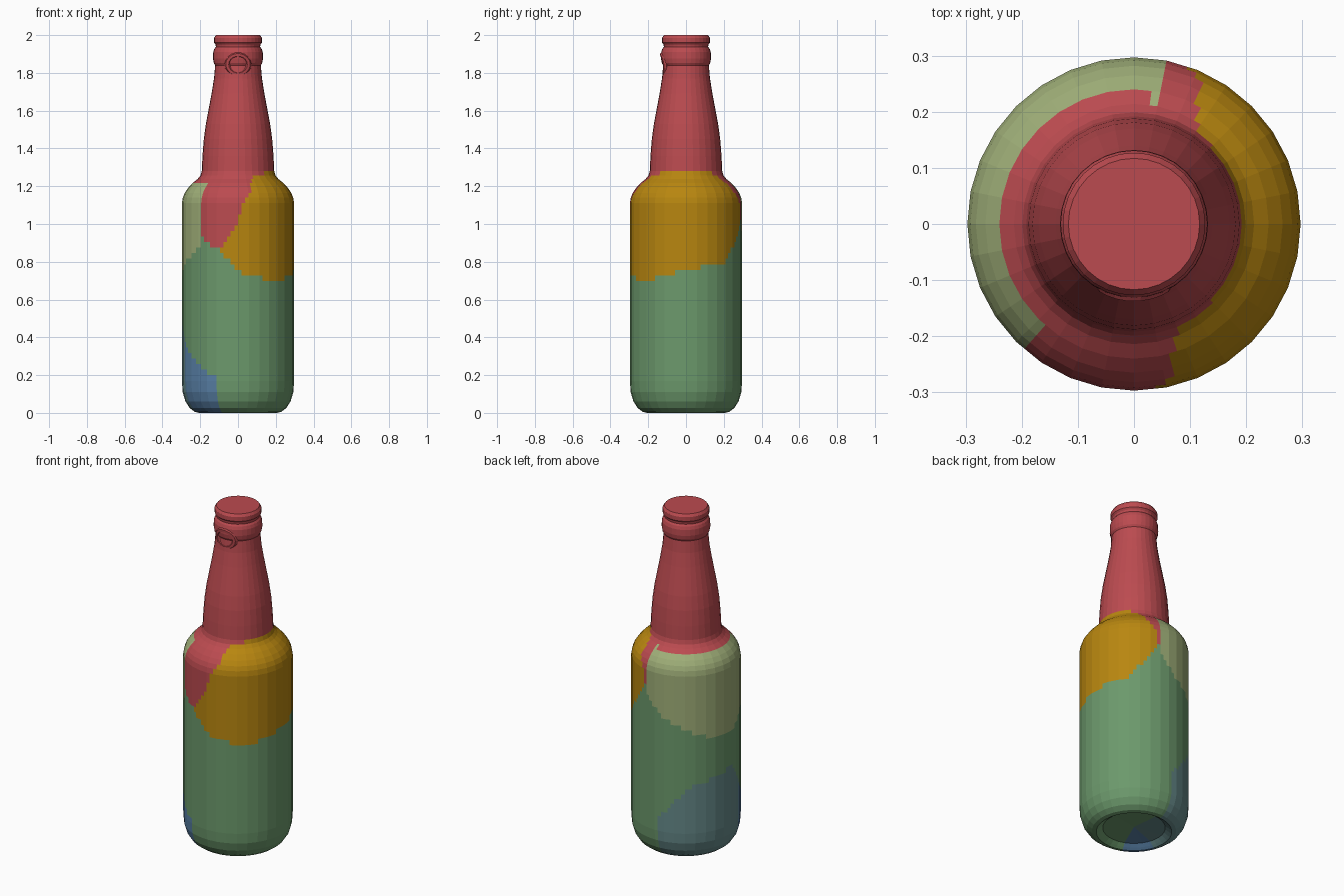
import bpy, bmesh, math
from math import pi, cos, sin

if "Cube" in bpy.data.objects:
    bpy.data.objects.remove(bpy.data.objects["Cube"])

SIDES, SUB = 32, 3          # flat sides, columns per side (for the colour borders)
N = SIDES * SUB

COLOURS = {
    "red": (0.50, 0.07, 0.08, 1), "amber": (0.48, 0.24, 0.005, 1),
    "pale_green": (0.35, 0.43, 0.19, 1), "green": (0.15, 0.32, 0.15, 1),
    "blue": (0.10, 0.22, 0.39, 1), "teal": (0.13, 0.25, 0.25, 1),
}
NAMES = list(COLOURS)
MATS = []
for name, col in COLOURS.items():
    m = bpy.data.materials.new(name)
    m.diffuse_color = col
    m.use_nodes = True
    m.node_tree.nodes["Principled BSDF"].inputs["Base Color"].default_value = m.diffuse_color
    MATS.append(m)


def lerp(points, x):
    """Piecewise linear lookup, clamped at the ends."""
    if x <= points[0][0]:
        return points[0][1]
    for (x0, y0), (x1, y1) in zip(points, points[1:]):
        if x <= x1:
            return y0 + (y1 - y0) * (x - x0) / (x1 - x0)
    return points[-1][1]


# Borders of the colour patches: angle in degrees (0 = right, -90 = front) or height
AMBER_LOW = [(-108, .85), (-90, .75), (-50, .69), (0, .76), (45, .8), (75, 1.0)]
AMBER_FRONT = [(.88, -108), (1.0, -92), (1.1, -86), (1.25, -68)]
PALE_LOW = [(77, .98), (100, .85), (150, .73), (180, .72), (227, .88)]
BLUE_TOP = [(93, .24), (130, .45), (182, .52), (205, .34), (235, .22), (249, .18)]


def patch(deg, z):
    a = (deg + 180) % 360 - 180          # -180..180
    b = deg % 360                        # 0..360
    top = 1.22 + 0.07 * max(0, cos(math.radians(a)))
    if z > top:
        return "red"
    if lerp(AMBER_FRONT, z) < a < lerp([(1.1, 74), (1.25, 57)], z) and z > lerp(AMBER_LOW, a):
        return "amber"
    if 78 < b < 227 and z > lerp(PALE_LOW, b):
        return "pale_green"
    if 227 <= b < 275 and z > lerp([(227, .93), (252, .86), (275, .85)], b):
        return "red"
    if (57 < b <= 78 and z > 1.03) or (275 <= b < 300 and z > .95):
        return "red"
    if 93 < b < 249 and z < lerp(BLUE_TOP, b):
        return "teal" if b < 197 else "blue"
    return "green"


# Bottle: lathed profile (radius, height) from the recessed base to the closed top
profile = [(.17, .025), (.19, .01), (.205, 0), (.228, .005), (.255, .025), (.278, .06),
           (.293, .11), (.297, .17)]
profile += [(.297, .17 + .94 * i / 32) for i in range(1, 33)]
profile += [(.292, 1.14), (.282, 1.165), (.265, 1.19), (.24, 1.217), (.214, 1.238),
            (.199, 1.256), (.192, 1.28), (.188, 1.36), (.181, 1.45), (.170, 1.53),
            (.155, 1.61), (.140, 1.69), (.127, 1.77), (.121, 1.84), (.128, 1.852),
            (.132, 1.875), (.131, 1.91), (.125, 1.928), (.117, 1.938), (.119, 1.95),
            (.127, 1.96), (.127, 1.985), (.117, 2.0)]

bm = bmesh.new()
rings = []
half = pi / SIDES
for r, z in profile:
    ring = []
    for i in range(N):
        a = 2 * pi * i / N
        k = cos(half) / cos(a % (2 * half) - half)   # keep columns on the flat sides
        ring.append(bm.verts.new((r * k * cos(a), r * k * sin(a), z)))
    rings.append(ring)
for lo, hi in zip(rings, rings[1:]):
    for i in range(N):
        j = (i + 1) % N
        bm.faces.new((lo[i], lo[j], hi[j], hi[i]))
base = bm.verts.new((0, 0, .03))
for i in range(N):
    bm.faces.new((base, rings[0][(i + 1) % N], rings[0][i]))
bm.faces.new(rings[-1])
for f in bm.faces:
    c = f.calc_center_median()
    f.material_index = NAMES.index(patch(math.degrees(math.atan2(c.y, c.x)), c.z))
mesh = bpy.data.meshes.new("bottle")
bm.to_mesh(mesh)
bm.free()
for m in MATS:
    mesh.materials.append(m)
bpy.context.collection.objects.link(bpy.data.objects.new("bottle", mesh))

# Pull tab: small flattened loop under the collar on the front
bpy.ops.mesh.primitive_torus_add(major_radius=.052, minor_radius=.014, major_segments=18,
                                 minor_segments=6, location=(0, -.120, 1.845),
                                 rotation=(math.radians(97), 0, 0))
tab = bpy.context.object
tab.name = "pull_tab"
tab.scale = (1.1, 1, .9)
tab.data.materials.append(MATS[0])
# Bend the loop around the neck
for v in tab.data.vertices:
    v.co.z -= v.co.x ** 2 * 4.5
